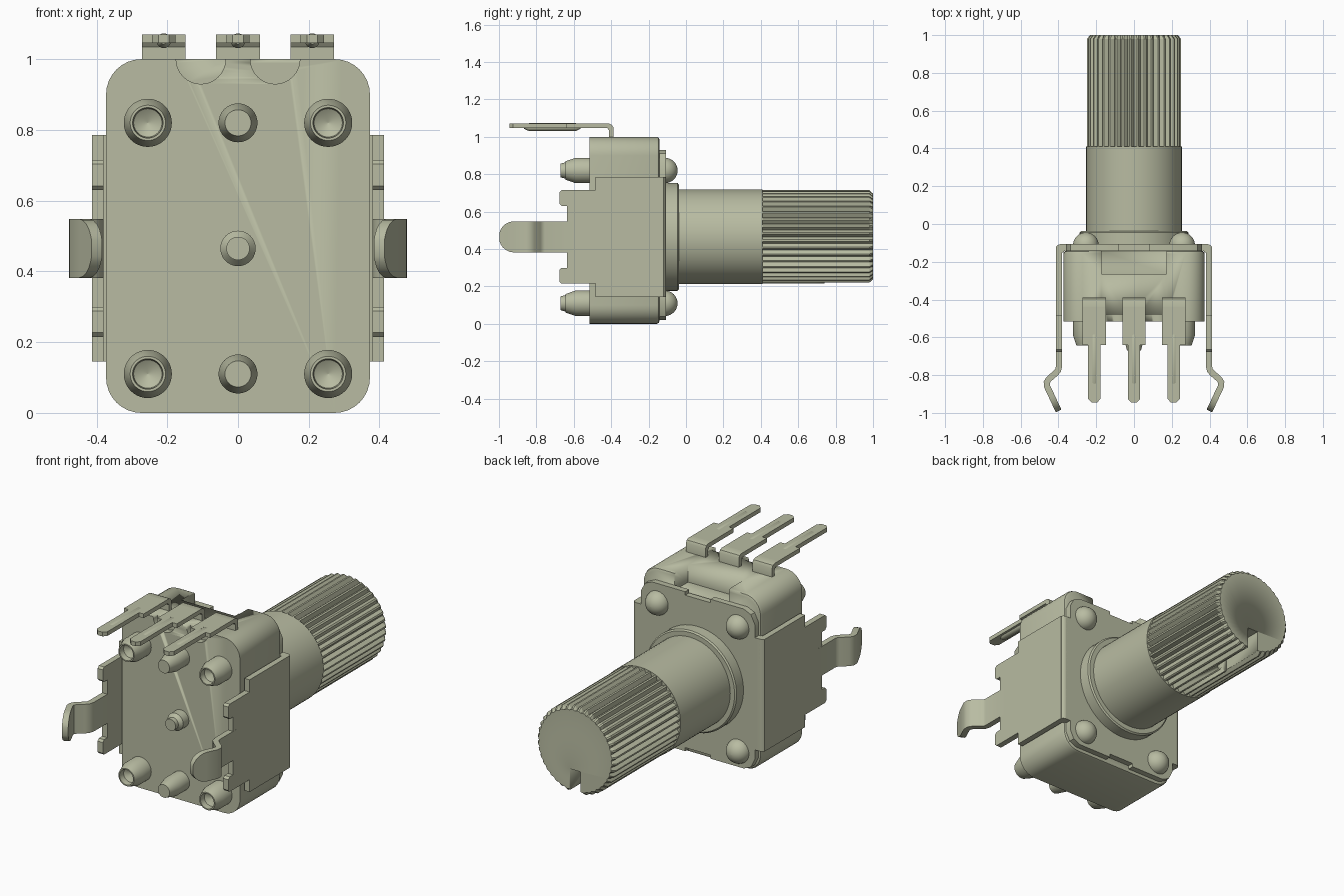
import bpy, bmesh, math
from mathutils import Vector

if "Cube" in bpy.data.objects:
    bpy.data.objects.remove(bpy.data.objects["Cube"], do_unlink=True)

mat = bpy.data.materials.new("olive_grey")
mat.use_nodes = True
COL = (0.48, 0.50, 0.36, 1)
mat.diffuse_color = COL
mat.node_tree.nodes["Principled BSDF"].inputs["Base Color"].default_value = COL
AXIS_Z = 0.465  # height of the shaft axis


def finish(name, bm, angle=35):
    bmesh.ops.remove_doubles(bm, verts=bm.verts, dist=1e-5)
    bmesh.ops.recalc_face_normals(bm, faces=bm.faces)
    me = bpy.data.meshes.new(name)
    bm.to_mesh(me)
    bm.free()
    ob = bpy.data.objects.new(name, me)
    bpy.context.collection.objects.link(ob)
    me.materials.append(mat)
    bpy.ops.object.select_all(action='DESELECT')
    ob.select_set(True)
    bpy.context.view_layer.objects.active = ob
    bpy.ops.object.shade_smooth_by_angle(angle=math.radians(angle))
    return ob


def loft(name, rings, angle=35):
    """Skin a list of equal closed rings and cap both ends."""
    bm = bmesh.new()
    vs = [[bm.verts.new(p) for p in r] for r in rings]
    n = len(vs[0])
    for a, b in zip(vs, vs[1:]):
        for i in range(n):
            j = (i + 1) % n
            bm.faces.new((a[i], a[j], b[j], b[i]))
    bm.faces.new(vs[0])
    bm.faces.new(vs[-1])
    return finish(name, bm, angle)


def prism(name, pts, axis, lo, hi):
    """Extrude a 2D outline along an axis (the other two axes in x, y, z order)."""
    def put(p, d):
        v = list(p)
        v.insert(axis, d)
        return v
    return loft(name, [[put(p, lo) for p in pts], [put(p, hi) for p in pts]])


def box(name, x0, x1, y0, y1, z0, z1):
    return prism(name, [(x0, y0), (x1, y0), (x1, y1), (x0, y1)], 2, z0, z1)


def lathe(name, profile, x=0, z=AXIS_Z, n=40):
    """Turn (radius, y) points round an axis parallel to y."""
    rings = [[(x + max(r, 1e-4) * math.cos(k * math.tau / n), y,
               z + max(r, 1e-4) * math.sin(k * math.tau / n)) for k in range(n)]
             for r, y in profile]
    return loft(name, rings)


def round_rect(x0, x1, z0, z1, r, n=8):
    pts = []
    for cx, cz, a in ((x1 - r, z1 - r, 0), (x0 + r, z1 - r, 90),
                      (x0 + r, z0 + r, 180), (x1 - r, z0 + r, 270)):
        for i in range(n + 1):
            t = math.radians(a + 90 * i / n)
            pts.append((cx + r * math.cos(t), cz + r * math.sin(t)))
    return pts


def apply(ob, mod):
    bpy.ops.object.select_all(action='DESELECT')
    ob.select_set(True)
    bpy.context.view_layer.objects.active = ob
    bpy.ops.object.modifier_apply(modifier=mod.name)


def cut(ob, cutter):
    m = ob.modifiers.new("cut", 'BOOLEAN')
    m.operation, m.solver, m.object = 'DIFFERENCE', 'EXACT', cutter
    # keep the cut ahead of the edge-angle smoothing
    ob.modifiers.move(len(ob.modifiers) - 1, 0)
    apply(ob, m)
    bpy.data.objects.remove(cutter, do_unlink=True)


# Housing with rounded corners and a softened rear edge
outline = round_rect(-0.373, 0.373, 0, 1, 0.1)
inner = round_rect(-0.357, 0.357, 0.016, 0.984, 0.084)
mid = round_rect(-0.368, 0.368, 0.005, 0.995, 0.095)
housing = loft("housing", [[(x, y, z) for x, z in o] for o, y in
               ((outline, -0.515), (outline, -0.157), (mid, -0.146), (inner, -0.141))])
cut(housing, box("recess_cutter", -0.172, 0.172, -0.265, -0.05, 0.9, 1.1))
for x in (-0.105, 0.105):
    cut(housing, lathe("notch_cutter", [(0.07, -0.6), (0.07, -0.478)], x, 1.0))

# Rear cover plate, notched at the middle of its top and bottom edges
half = [(0.08, 0.91), (0.08, 0.93), (0.29, 0.93), (0.335, 0.91), (0.36, 0.86),
        (0.36, 0.785), (0.39, 0.785), (0.39, 0.145), (0.36, 0.145), (0.36, 0.09),
        (0.335, 0.04), (0.29, 0.02), (0.08, 0.02), (0.08, 0.04)]
prism("cover_plate", half + [(-x, z) for x, z in reversed(half)], 1, -0.142, -0.107)

# Side straps, stepped at the front, with bent snap-in legs
strap = [(-0.12, 0.145), (-0.485, 0.145), (-0.485, 0.215), (-0.665, 0.215),
         (-0.677, 0.227), (-0.677, 0.288), (-0.665, 0.3), (-0.635, 0.3)]
strap += [(y, 0.93 - z) for y, z in reversed(strap)]
path = [(0.397, -0.60), (0.397, -0.755), (0.402, -0.775), (0.415, -0.79),
        (0.452, -0.822), (0.462, -0.838), (0.461, -0.858), (0.434, -0.915),
        (0.424, -0.937), (0.414, -0.958), (0.407, -0.973), (0.402, -0.984), (0.399, -0.990)]
for s, side in ((1, "left"), (-1, "right")):
    prism("strap_" + side, strap, 0, *sorted((s * 0.380, s * 0.413)))
    corner = [(0.37, -0.107), (0.39, -0.107), (0.404, -0.111), (0.413, -0.122),
              (0.413, -0.15), (0.37, -0.15)]
    prism("strap_bend_" + side, [(s * x, y) for x, y in corner], 2, 0.145, 0.785)
    rings = []
    for i, (x, y) in enumerate(path):
        a, b = path[max(i - 1, 0)], path[min(i + 1, len(path) - 1)]
        t = Vector((b[0] - a[0], b[1] - a[1])).normalized() * 0.0165
        d = max(0, -0.915 - y) / 0.078
        h = 0.083 * math.sqrt(max(0.04, 1 - d * d))
        rings.append([(s * (x + e * t.y), y - e * t.x, AXIS_Z + f * h)
                      for e, f in ((1, 1), (-1, 1), (-1, -1), (1, -1))])
    loft("snap_leg_" + side, rings)

# Front pegs and rear rivet heads
for z, row in ((0.11, "lower"), (0.82, "upper")):
    for x, side in ((0.255, "left"), (-0.255, "right")):
        lathe(f"hollow_peg_{row}_{side}", [(0.068, -0.5), (0.068, -0.59), (0.05, -0.643),
              (0.043, -0.643), (0.04, -0.61), (0, -0.585)], x, z)
        dome = [(0.068 * math.cos(a), -0.113 + 0.068 * math.sin(a))
                for a in [math.radians(11.25 * i) for i in range(9)]]
        lathe(f"rivet_{row}_{side}", [(0.068, -0.14)] + dome, x, z)
    lathe(f"middle_peg_{row}", [(0.055, -0.5), (0.055, -0.6), (0.037, -0.67)], 0, z)
lathe("centre_peg", [(0.05, -0.5), (0.05, -0.565), (0.033, -0.585), (0.033, -0.61)])

# Collar and plain shaft
lathe("collar", [(0.288, -0.12), (0.288, -0.045), (0.28, -0.038)], n=64)
lathe("shaft", [(0.253, -0.06), (0.253, 0.41)], n=64)

# Knurled shaft end with a slot in its lower side
TEETH = 40
rings = []
for y, rk in ((0.40, 1), (0.98, 1), (1.0, 0.93)):
    ring = []
    for k in range(TEETH):
        for f, r in ((0, 0.228), (0.38, 0.25), (0.62, 0.25)):
            a = (k + f) * math.tau / TEETH
            r = min(r, 0.25 * rk)
            ring.append((r * math.cos(a), y, AXIS_Z + r * math.sin(a)))
    rings.append(ring)
knurl = loft("knurled_end", rings, 20)
cut(knurl, box("slot_cutter", -0.033, 0.033, 0.74, 1.1, 0.1, 0.355))

# Three top terminals: stepped blade, curved foot and stiffening rib
foot = [(-0.45, 1.07), (-0.41, 1.07), (-0.396, 1.064), (-0.388, 1.05), (-0.388, 0.99),
        (-0.412, 0.99), (-0.412, 1.035), (-0.42, 1.046), (-0.45, 1.046)]
for cx, side in ((0.21, "left"), (0, "middle"), (-0.21, "right")):
    blade = [(0.062, -0.44), (0.062, -0.64), (0.033, -0.64), (0.033, -0.925), (0.015, -0.945)]
    pts = [(cx + x, y) for x, y in blade] + [(cx - x, y) for x, y in reversed(blade)]
    prism("terminal_blade_" + side, pts, 2, 1.046, 1.07)
    prism("terminal_foot_" + side, foot, 0, cx - 0.062, cx + 0.062)
    rib = [(0.012, -0.865), (0.028, -0.84), (0.028, -0.59), (0.012, -0.565)]
    lathe("terminal_rib_" + side, [(r * 0.75, y) for r, y in rib], cx, 1.052, 16)
